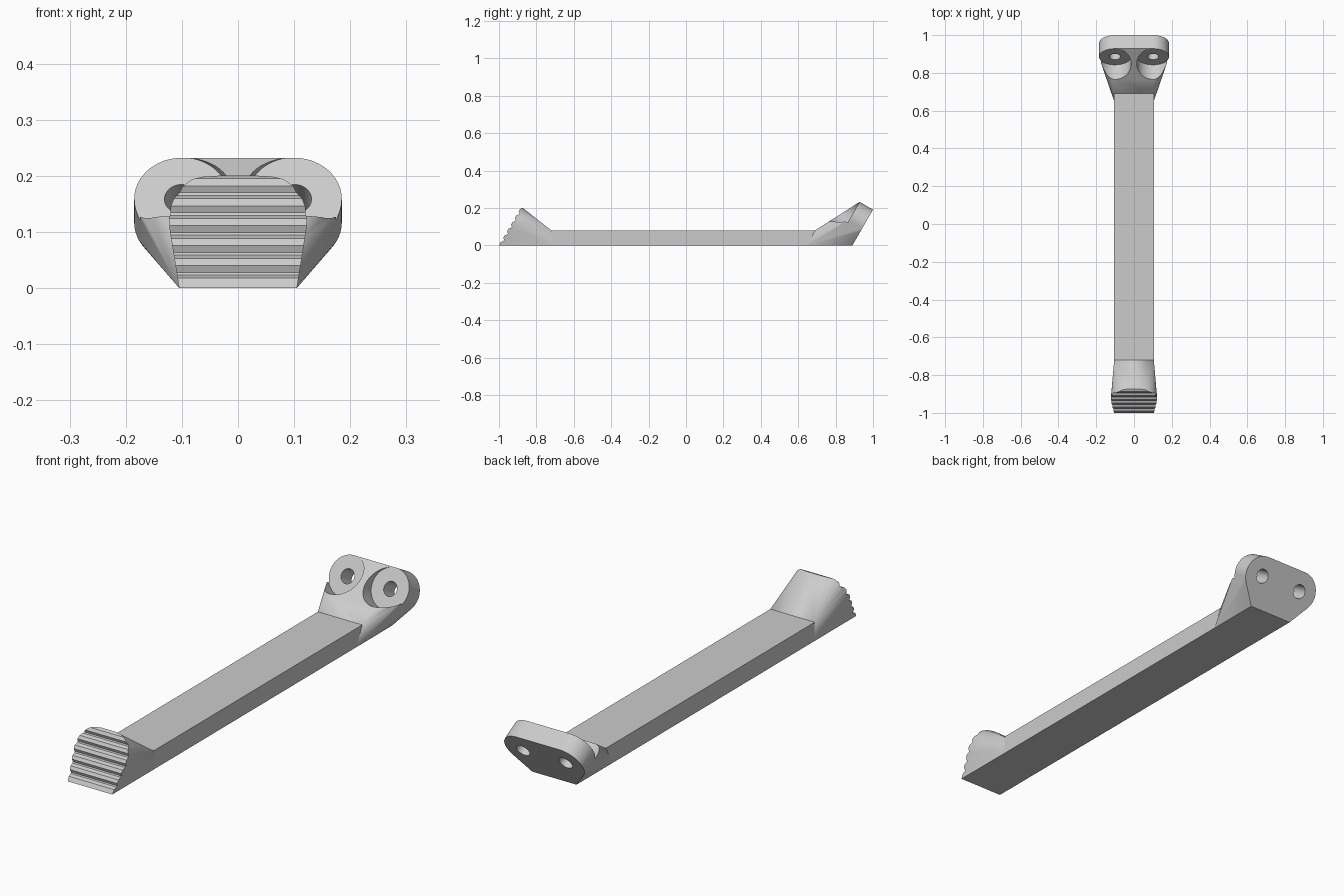
import bpy, bmesh, math
from mathutils import Vector, Matrix

default = bpy.data.objects.get("Cube")
if default:
    bpy.data.objects.remove(default)

grey = bpy.data.materials.new("plain_grey")
grey.use_nodes = True
grey.diffuse_color = (0.6, 0.6, 0.6, 1)
grey.node_tree.nodes["Principled BSDF"].inputs["Base Color"].default_value = (0.6, 0.6, 0.6, 1)

HALF = 0.105      # half width of the bar
HEIGHT = 0.08     # height of the bar


def to_object(name, bm):
    bmesh.ops.recalc_face_normals(bm, faces=bm.faces)
    mesh = bpy.data.meshes.new(name)
    bm.to_mesh(mesh)
    bm.free()
    mesh.materials.append(grey)
    obj = bpy.data.objects.new(name, mesh)
    bpy.context.collection.objects.link(obj)
    return obj


def hull(name, points):
    bm = bmesh.new()
    for p in points:
        bm.verts.new(p)
    bmesh.ops.convex_hull(bm, input=bm.verts)
    loose = [v for v in bm.verts if not v.link_faces]
    bmesh.ops.delete(bm, geom=loose, context='VERTS')
    bmesh.ops.dissolve_limit(bm, angle_limit=0.01, verts=bm.verts, edges=bm.edges)
    return to_object(name, bm)


def prism(name, profile, half):
    """Extrude a (y, z) profile along x."""
    bm = bmesh.new()
    face = bm.faces.new([bm.verts.new((-half, y, z)) for y, z in profile])
    new = bmesh.ops.extrude_face_region(bm, geom=[face])["geom"]
    moved = [g for g in new if isinstance(g, bmesh.types.BMVert)]
    bmesh.ops.translate(bm, verts=moved, vec=(2 * half, 0, 0))
    return to_object(name, bm)


def cylinder(name, start, direction, radius, length):
    bm = bmesh.new()
    turn = direction.to_track_quat('Z', 'Y').to_matrix().to_4x4()
    place = Matrix.Translation(start + direction * length / 2) @ turn
    bmesh.ops.create_cone(bm, cap_ends=True, segments=48, radius1=radius,
                          radius2=radius, depth=length, matrix=place)
    return to_object(name, bm)


def cut(obj, cutter):
    cutter.hide_render = True
    mod = obj.modifiers.new("cut", 'BOOLEAN')
    mod.operation = 'DIFFERENCE'
    mod.solver = 'EXACT'
    mod.object = cutter
    bpy.context.view_layer.objects.active = obj
    bpy.ops.object.modifier_apply(modifier=mod.name)
    bpy.data.objects.remove(cutter)


def smooth(obj):
    bpy.ops.object.select_all(action='DESELECT')
    obj.select_set(True)
    bpy.context.view_layer.objects.active = obj
    bpy.ops.object.shade_smooth_by_angle(angle=math.radians(20))


# Straight bar, with the slanted end that meets the flange
bar = prism("bar", [(-0.72, 0), (0.65, 0), (0.69, HEIGHT), (-0.72, HEIGHT)], HALF)

# Mounting flange: leaning rounded plate blended down into the bar
up = Vector((0, 0.5, 0.866))
out = Vector((0, -0.866, 0.5))
foot = Vector((0, 0.89, 0))
THICK, RADIUS, HOLE_X, HOLE_S = 0.083, 0.085, 0.1, 0.135


def on_plate(x, s, depth=0):
    return foot + Vector((x, 0, 0)) + up * s + out * depth


points = []
for side in (-1, 1):
    for depth in (0, THICK):
        points.append(on_plate(side * HALF, 0, depth))
        for i in range(29):
            a = math.radians(-50 + 5 * i)
            points.append(on_plate(side * (HOLE_X + RADIUS * math.cos(a)),
                                   HOLE_S + RADIUS * math.sin(a), depth))
    points += [Vector((side * HALF, 0.65, 0)), Vector((side * HALF, 0.69, HEIGHT))]
flange = hull("mounting_flange", points)

# Counterbores and screw holes
for side in (-1, 1):
    x = side * (HOLE_X + 0.001)
    cut(flange, cylinder("counterbore", on_plate(x, HOLE_S, THICK), out, 0.086, 0.4))
    cut(flange, cylinder("screw_hole", on_plate(x, HOLE_S, -0.1), out, 0.03, 0.4))
smooth(flange)

# Toe: rounded leaning pad that ramps down to the bar
LEAN = 0.58
outline = [(0.105, 0), (0.115, 0.06), (0.122, 0.105), (0.123, 0.125), (0.12, 0.145),
           (0.112, 0.165), (0.1, 0.18), (0.083, 0.193), (0.06, 0.202), (0.03, 0.206)]
points = []
for side in (-1, 1):
    points += [Vector((side * x, -1 + LEAN * z, z)) for x, z in outline]
    points += [Vector((side * HALF, -0.72, z)) for z in (0, HEIGHT)]
toe = hull("toe", points)

# Grip grooves across the toe
for i in range(6):
    z = 0.015 + 0.0355 * i
    y = -1 + LEAN * z
    groove = [(y - 0.01, z - 0.002), (y + 0.016, z + 0.008), (y + 0.019, z + 0.013),
              (y + LEAN * 0.025, z + 0.025), (y - 0.01, z + 0.025)]
    cut(toe, prism("groove", groove, 0.3))
smooth(toe)
